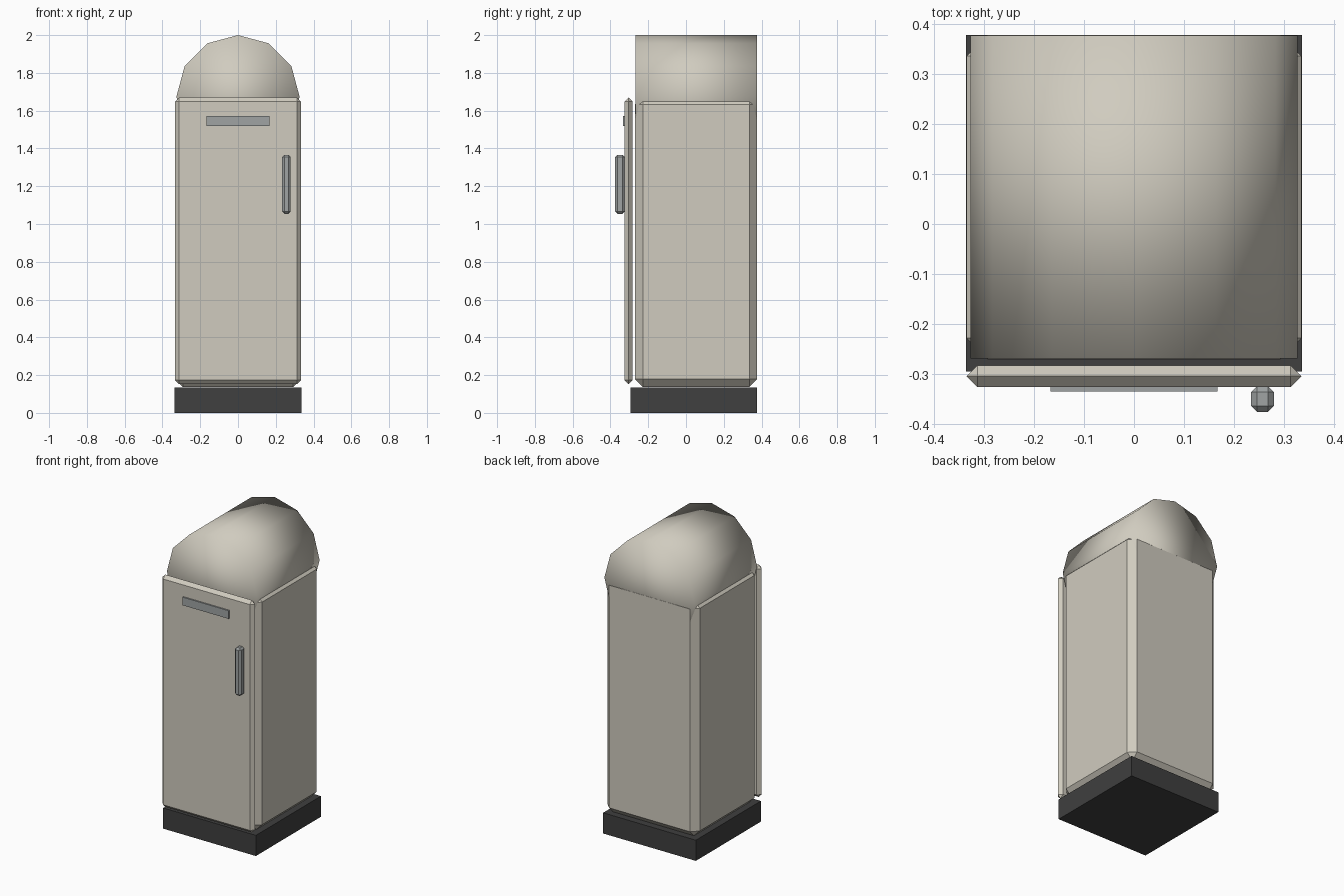
import bpy
import math

default = bpy.data.objects.get("Cube")
if default:
    bpy.data.objects.remove(default, do_unlink=True)


def make_material(name, rgb):
    mat = bpy.data.materials.new(name)
    mat.use_nodes = True
    color = (*rgb, 1.0)
    mat.diffuse_color = color
    mat.node_tree.nodes["Principled BSDF"].inputs["Base Color"].default_value = color
    return mat


cream = make_material("cream enamel", (0.63, 0.60, 0.52))
metal = make_material("grey metal", (0.35, 0.37, 0.37))
black = make_material("dark plinth", (0.05, 0.05, 0.05))


def box(name, low, high, mat, bevel=0.0):
    """Box between two corners, with optional single-segment chamfers."""
    center = [(a + b) / 2 for a, b in zip(low, high)]
    bpy.ops.mesh.primitive_cube_add(size=1, location=center)
    obj = bpy.context.object
    obj.name = name
    obj.scale = [b - a for a, b in zip(low, high)]
    bpy.ops.object.transform_apply(location=False, rotation=False, scale=True)
    obj.data.materials.append(mat)
    if bevel:
        mod = obj.modifiers.new("chamfer", "BEVEL")
        mod.width = bevel
        mod.segments = 1
        mod.limit_method = "NONE"
    return obj


# Plinth and cabinet
box("base", (-0.335, -0.294, 0), (0.335, 0.377, 0.135), black)
box("cabinet", (-0.334, -0.27, 0.137), (0.334, 0.377, 1.675), cream, 0.042)

# Door slab whose chamfers meet along the rim
box("door", (-0.334, -0.325, 0.152), (0.334, -0.282, 1.669), cream, 0.0212)

# Door fittings
box("badge_plate", (-0.167, -0.334, 1.519), (0.167, -0.325, 1.572), metal)
box("door_handle", (0.234, -0.375, 1.054), (0.279, -0.324, 1.366), metal, 0.0115)

# Rounded top: a twelve-sided drum lying front to back
radius, front, back = 0.326, -0.268, 0.3765
bpy.ops.mesh.primitive_cylinder_add(
    vertices=12, radius=radius, depth=back - front,
    location=(0, (front + back) / 2, 2 - radius),
    rotation=(math.radians(90), 0, 0))
drum = bpy.context.object
drum.name = "rounded_top"
drum.data.materials.append(cream)
bpy.ops.object.shade_smooth()
